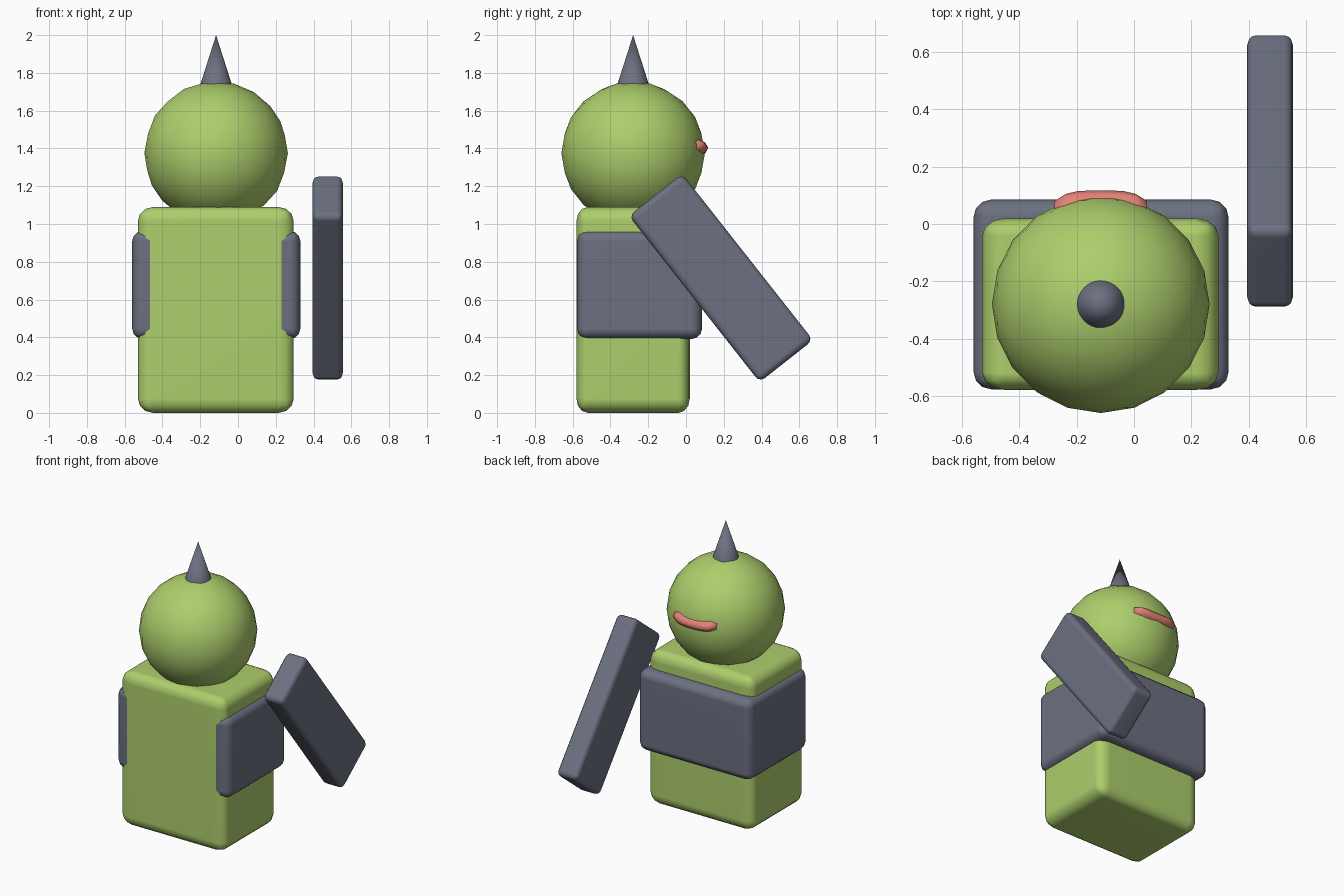
import bpy, bmesh, math
from mathutils import Vector

if "Cube" in bpy.data.objects:
    bpy.data.objects.remove(bpy.data.objects["Cube"], do_unlink=True)


def material(name, rgb):
    m = bpy.data.materials.new(name)
    m.use_nodes = True
    m.diffuse_color = (*rgb, 1)
    m.node_tree.nodes["Principled BSDF"].inputs["Base Color"].default_value = (*rgb, 1)
    return m


GREEN = material("leaf green", (0.42, 0.62, 0.15))
SLATE = material("slate grey", (0.15, 0.165, 0.22))
PINK = material("coral pink", (0.76, 0.22, 0.18))


def add_object(name, bm, mat, loc, weighted=False):
    bmesh.ops.recalc_face_normals(bm, faces=bm.faces)
    for f in bm.faces:
        f.smooth = True
    mesh = bpy.data.meshes.new(name)
    bm.to_mesh(mesh)
    bm.free()
    mesh.materials.append(mat)
    ob = bpy.data.objects.new(name, mesh)
    bpy.context.collection.objects.link(ob)
    ob.location = loc
    if weighted:
        ob.modifiers.new("Flat sides", 'WEIGHTED_NORMAL')
    return ob


def rounded_box(name, mat, low, high, round_xyz):
    """Box between two corners, with its own edge rounding along each axis."""
    low, high, r = Vector(low), Vector(high), Vector(round_xyz)
    size = high - low
    bm = bmesh.new()
    bmesh.ops.create_cube(bm, size=1)
    bmesh.ops.scale(bm, verts=bm.verts, vec=[s / k for s, k in zip(size, r)])
    bmesh.ops.bevel(bm, geom=bm.edges[:], offset=1, segments=3, profile=0.5, affect='EDGES')
    bmesh.ops.scale(bm, verts=bm.verts, vec=r)
    return add_object(name, bm, mat, (low + high) / 2, True)


# Body and the band of armour around it
rounded_box("body", GREEN, (-0.53, -0.58, 0), (0.295, 0.02, 1.09), (0.08, 0.06, 0.075))
rounded_box("chest_band", SLATE, (-0.56, -0.577, 0.39), (0.33, 0.085, 0.965), (0.06, 0.06, 0.055))

# Detached slanted arm
arm = rounded_box("arm", SLATE, (0.395, 0.005, 0.154), (0.555, 0.365, 1.274), (0.03, 0.035, 0.035))
arm.rotation_euler.x = math.radians(38.2)

# Head
HEAD = Vector((-0.116, -0.28, 1.375))
bm = bmesh.new()
bmesh.ops.create_icosphere(bm, subdivisions=3, radius=0.38)
add_object("head", bm, GREEN, HEAD)

# Spike on the head
bm = bmesh.new()
bmesh.ops.create_cone(bm, cap_ends=True, segments=32, radius1=0.083, radius2=0, depth=0.26)
add_object("spike", bm, SLATE, (HEAD.x, HEAD.y, 1.87))
bpy.context.view_layer.objects.active = bpy.data.objects["spike"]
bpy.data.objects["spike"].select_set(True)
bpy.ops.object.shade_smooth_by_angle(angle=math.radians(40))

# Mouth on the back side: a slightly sagging strip with rounded ends
bm = bmesh.new()
rings = []
for i in range(9):
    t = i / 4 - 1
    end = 1 - abs(t) ** 6
    half_z = 0.022 + 0.022 * end
    depth = 0.035 + 0.037 * (1 - abs(t) ** 4)
    mid_z = 0.014 * (t * t - 0.5)
    ring = []
    for k in range(10):
        a = math.tau * k / 10
        ring.append(bm.verts.new((t * 0.162, depth * math.cos(a),
                                  mid_z + half_z * math.sin(a))))
    rings.append(ring)
for a, b in zip(rings, rings[1:]):
    for k in range(10):
        bm.faces.new((a[k], a[k - 1], b[k - 1], b[k]))
bm.faces.new(rings[0])
bm.faces.new(rings[-1])
add_object("mouth", bm, PINK, (HEAD.x, 0.045, 1.41), True)
